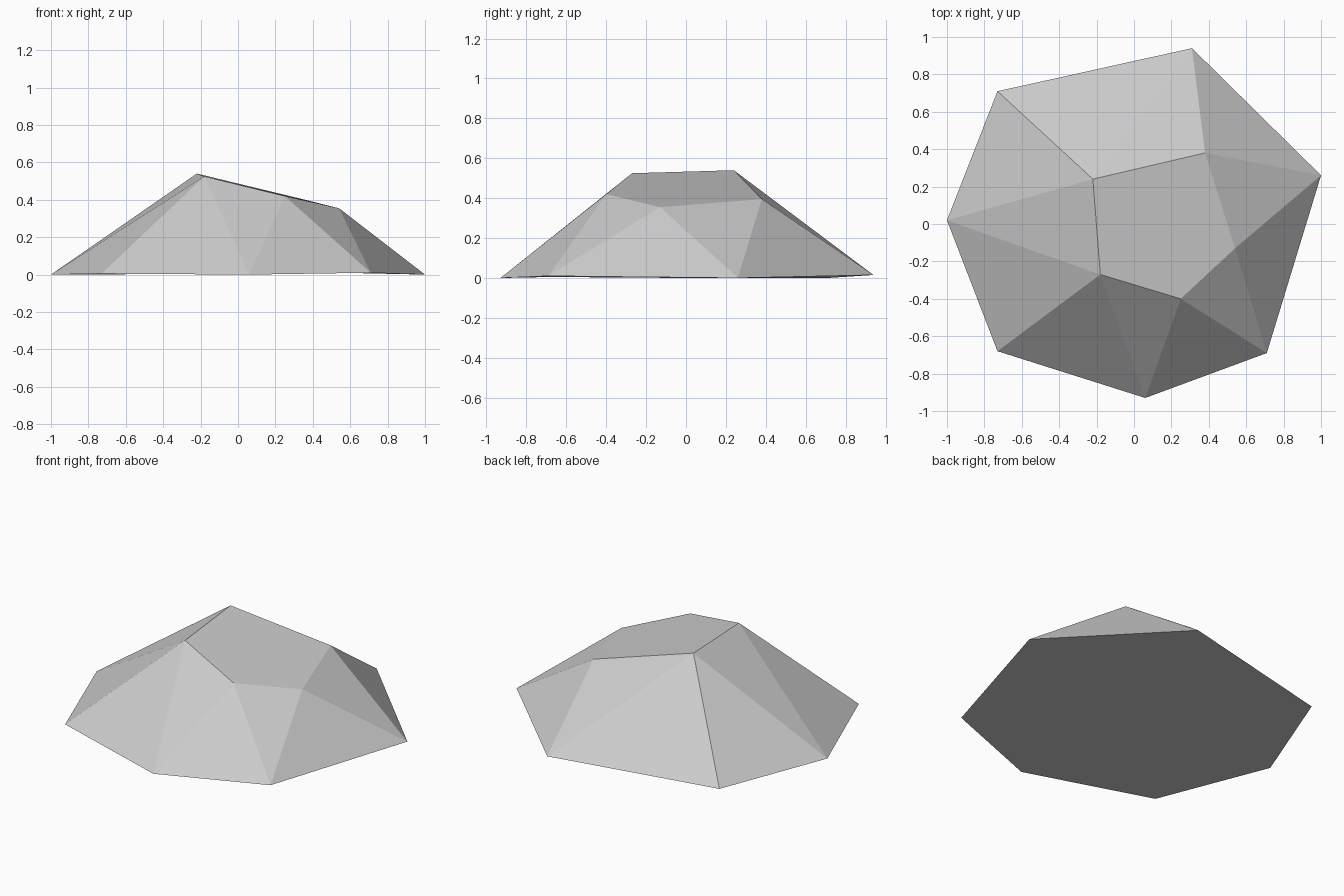
import bpy
import bmesh

cube = bpy.data.objects.get("Cube")
if cube:
    bpy.data.objects.remove(cube, do_unlink=True)

# Plain grey stone
stone = bpy.data.materials.new("grey stone")
stone.use_nodes = True
grey = (0.6, 0.6, 0.6, 1)
stone.diffuse_color = grey
stone.node_tree.nodes["Principled BSDF"].inputs["Base Color"].default_value = grey

# Ground outline and tilted crown, both counter-clockwise from above
outline = [(-1, 0.02, 0), (-0.73, -0.68, 0.005), (0.06, -0.93, 0), (0.71, -0.69, 0.01),
           (1, 0.26, 0), (0.31, 0.94, 0.015), (-0.73, 0.71, 0)]
crown = [(-0.22, 0.24, 0.54), (-0.18, -0.27, 0.525), (0.25, -0.4, 0.42),
         (0.54, -0.13, 0.355), (0.38, 0.38, 0.395)]

bm = bmesh.new()
low = [bm.verts.new(p) for p in outline]
top = [bm.verts.new(p) for p in crown]
bm.faces.new(top)
bm.faces.new(low[::-1])

# Sloping sides: zip the two rings together, L steps the outline, C the crown
i = j = 0
for step in "CLLCLCLCLCLL":
    a, b = low[i % len(low)], top[j % len(top)]
    if step == "L":
        i += 1
        bm.faces.new((a, low[i % len(low)], b))
    else:
        j += 1
        bm.faces.new((a, top[j % len(top)], b))
bmesh.ops.recalc_face_normals(bm, faces=bm.faces)

mesh = bpy.data.meshes.new("rock")
bm.to_mesh(mesh)
bm.free()
mesh.materials.append(stone)
rock = bpy.data.objects.new("rock", mesh)
bpy.context.collection.objects.link(rock)
